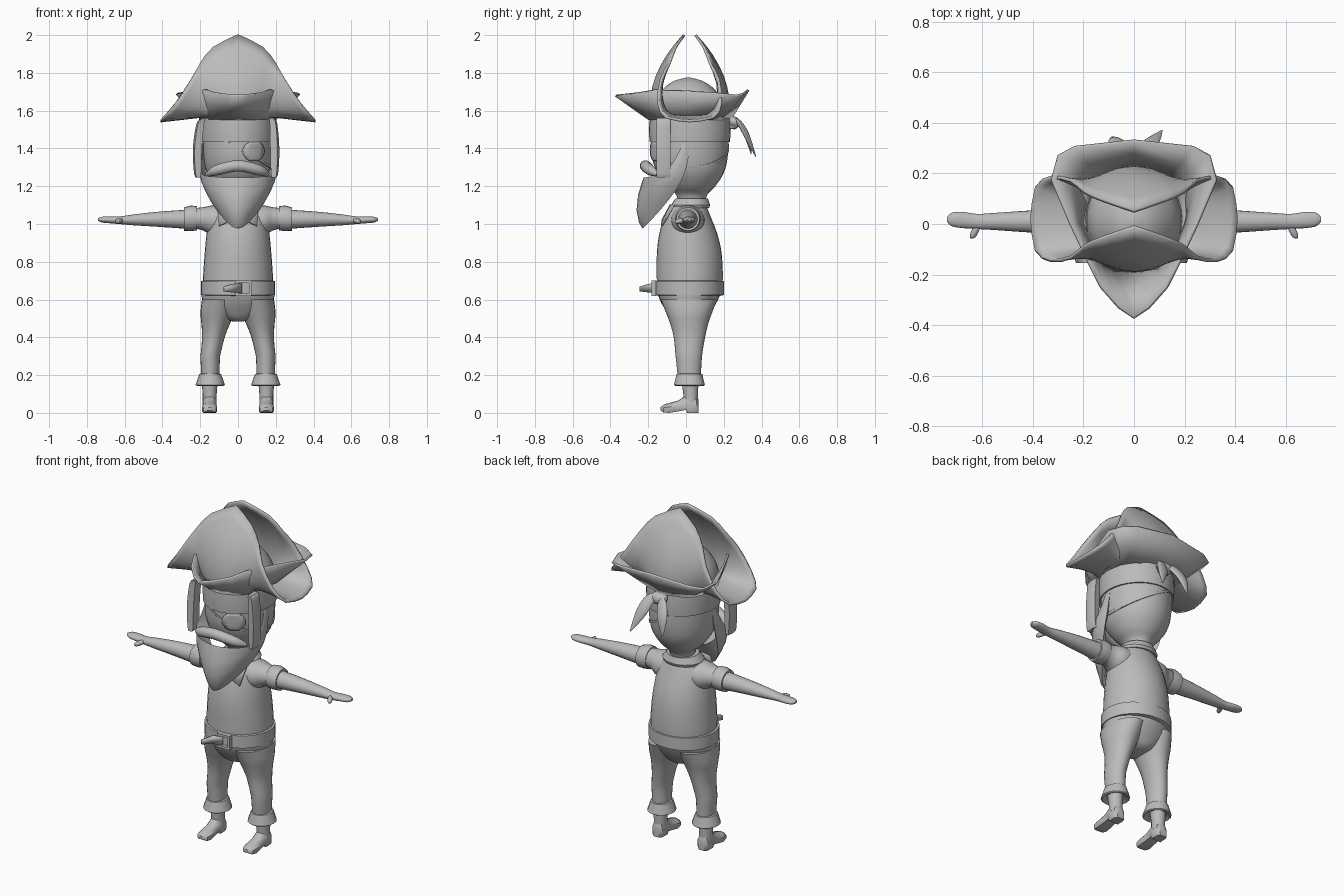
import bpy, bmesh, math
from mathutils import Vector

cube = bpy.data.objects.get("Cube")
if cube:
    bpy.data.objects.remove(cube, do_unlink=True)

grey = bpy.data.materials.new("plain_grey")
grey.use_nodes = True
grey.diffuse_color = (0.5, 0.5, 0.5, 1)
grey.node_tree.nodes["Principled BSDF"].inputs["Base Color"].default_value = (0.5, 0.5, 0.5, 1)
parts = []


def curve(points, steps=4):
    """Smooth path through the points (any number of values per point)."""
    out, last = [], len(points) - 1
    for i in range(last):
        a, b, c, d = (points[max(0, min(last, i + k))] for k in (-1, 0, 1, 2))
        for s in range(steps):
            t = s / steps
            out.append(tuple(q + 0.5 * t * (r - p + t * (2 * p - 5 * q + 4 * r - e + t * (3 * (q - r) + e - p)))
                             for p, q, r, e in zip(a, b, c, d)))
    return out + [tuple(points[-1])]


def loft(name, rings, closed=True, cap=True, thick=0, loop=False):
    """Skin a list of equal point rows; optional thickness."""
    bm = bmesh.new()
    rows = [[bm.verts.new(p) for p in r] for r in rings]
    n = len(rows[0])
    pairs = list(zip(rows, rows[1:])) + ([(rows[-1], rows[0])] if loop else [])
    for a, b in pairs:
        for i in range(n if closed else n - 1):
            j = (i + 1) % n
            bm.faces.new((a[i], a[j], b[j], b[i]))
    if cap and closed and not loop:
        bm.faces.new(rows[0])
        bm.faces.new(rows[-1])
    bmesh.ops.recalc_face_normals(bm, faces=bm.faces)
    mesh = bpy.data.meshes.new(name)
    bm.to_mesh(mesh)
    bm.free()
    mesh.materials.append(grey)
    ob = bpy.data.objects.new(name, mesh)
    bpy.context.collection.objects.link(ob)
    if thick:
        m = ob.modifiers.new("thickness", "SOLIDIFY")
        m.thickness, m.offset = thick, 0
    parts.append(ob)
    return ob


def circle(n):
    return [(math.cos(2 * math.pi * i / n), math.sin(2 * math.pi * i / n)) for i in range(n)]


def upright(name, rows, cx=0, n=32, **kw):
    """Rows of (z, rx, cy, ry), stacked along z; cx may be a function of z."""
    mid = cx if callable(cx) else lambda z: cx
    return loft(name, [[(mid(z) + rx * c, cy + ry * s, z) for c, s in circle(n)] for z, rx, cy, ry in rows], **kw)


def sideways(name, rows, side, n=20):
    """Rows of (x, cy, cz, ry, rz), strung along x."""
    loft(name, [[(side * x, cy + ry * c, cz + rz * s) for c, s in circle(n)] for x, cy, cz, ry, rz in rows])


def tube(name, points, n=12, squash=1):
    """Round tapering tube; points are (x, y, z, radius)."""
    rings = []
    for i, p in enumerate(points):
        d = Vector(points[min(i + 1, len(points) - 1)][:3]) - Vector(points[max(i - 1, 0)][:3])
        u = d.cross(Vector((0, 1, 0.2))).normalized()
        v = d.cross(u).normalized()
        rings.append([Vector(p[:3]) + p[3] * (c * u + squash * s * v) for c, s in circle(n)])
    loft(name, rings)


# Head and neck
head = curve([(1.08, .06, .03, .07), (1.15, .07, .03, .08), (1.2, .12, .03, .125), (1.27, .165, .025, .175),
              (1.35, .182, .02, .2), (1.45, .187, .02, .205), (1.55, .188, .018, .205), (1.64, .172, .016, .185),
              (1.71, .125, .014, .14), (1.755, .07, .012, .08), (1.775, .01, .012, .012)])
upright("head", head)


def on_head(angle, z, off):
    k = min(head, key=lambda r: abs(r[0] - z))
    return ((k[1] + off) * math.sin(angle), k[2] - (k[3] + off) * math.cos(angle), z)


# Bandana band, knot and tails
upright("bandana", [(1.435, .18, .02, .2), (1.435, .195, .02, .213), (1.5, .199, .02, .217),
                    (1.56, .197, .02, .213), (1.565, .18, .02, .2)])
tube("bandana_knot", curve([(-.045, .245, 1.53, .008), (-.03, .25, 1.535, .032), (.03, .25, 1.535, .032),
                            (.045, .245, 1.53, .008)]))
for side, end in ((1, (.11, .37, 1.355, .004)), (-1, (-.085, .345, 1.37, .004))):
    tube("bandana_tail", curve([(0, .245, 1.55, .012), (side * .04, .285, 1.53, .03),
                                (side * .07, .325, 1.46, .032), end]), squash=.45)

# Eye patch and its slanted strap
strap = [2 * math.pi * i / 48 for i in range(48)]
loft("eyepatch_strap", [[on_head(a, 1.4 - .1 * math.sin(a) + dz, off)
                         for dz, off in ((-.007, -.01), (-.007, .005), (.007, .005), (.007, -.01))]
                        for a in strap], loop=True)
loft("eyepatch", [[on_head(.47 + w * math.cos(t), 1.385 + .055 * math.sin(t), .006) for w in (-.34, -.17, 0, .17, .34)]
                  for t in (-1.2, -.8, -.3, .2, .7, 1.1)], closed=False, thick=.008)

# Beard wrapping the jaw, from sideburn to pointed tip
upper = [(.186, -.015, 1.43), (.192, -.06, 1.34), (.19, -.12, 1.265), (.12, -.195, 1.25), (0, -.225, 1.245)]
lower = [(.186, .02, 1.43), (.192, .005, 1.31), (.178, -.04, 1.2), (.115, -.135, 1.075), (0, -.23, .975)]


def both(points):
    return [(-x, y, z) for x, y, z in points[:-1]] + list(reversed(points))


columns = []
for p, q in zip(curve(both(upper)), curve(both(lower))):
    p, q = Vector(p), Vector(q)
    f = (p - q).length / .27
    out = Vector((p.x * .15, -.034, -.01)) * f
    inner = (p + q) / 2
    inner = Vector((inner.x * (1 - .35 * f), inner.y + .08 * f, inner.z))
    columns.append([p, p.lerp(q, .3) + out * .8, p.lerp(q, .6) + out, p.lerp(q, .85) + out * .6, q, inner])
loft("beard", columns)
tube("moustache", curve([(-.16, -.15, 1.262, .012), (-.11, -.19, 1.285, .028), (0, -.215, 1.308, .03),
                         (.11, -.19, 1.285, .028), (.16, -.15, 1.262, .012)]))

# Hair locks hanging by the temples
for side, spread in ((1, 0), (-1, .02)):
    rows = curve([(1.56, .18, .012), (1.53, .188 + spread * .6, .02), (1.4, .195 + spread, .024),
                  (1.28, .194 + spread, .02), (1.245, .192 + spread, .012)])
    loft("hair_lock", [[(side * (x + w * c), -.118 + .037 * d, z) for c, d in
                        ((-1, -.8), (.6, -1), (1, 0), (.6, 1), (-1, .8))] for z, x, w in rows])

# Tall hat brim, folded up at front and back and drooping at the sides
quarter = curve([(0, .03, 2), (.13, .075, 1.935), (.2, .108, 1.85), (.25, .152, 1.765), (.33, .165, 1.64),
                 (.392, .125, 1.565), (.41, 0, 1.545)], 2)
count = len(quarter) - 1


def brim_column(rim, t, sx, sy):
    a = t * math.pi / 2
    base = Vector((.19 * math.sin(a), .2 * math.cos(a), 1.57))
    rim = Vector(rim)
    lift = (rim.z - 1.545) / .455
    mid = (base + rim) / 2
    mid.y += (base.y * 1.15 - mid.y) * lift
    col = []
    for k in range(9):
        v = k / 8
        p = base * (1 - v) ** 2 + mid * 2 * v * (1 - v) + rim * v * v
        col.append((sx * p.x, .02 + sy * p.y, p.z))
    return col


around = []
for sx, sy, order in ((1, -1, range(count)), (1, 1, range(count, 0, -1)),
                      (-1, 1, range(count)), (-1, -1, range(count, 0, -1))):
    around += [brim_column(quarter[i], i / count, sx, sy) for i in order]
loft("hat_tall_brim", around, closed=False, loop=True, thick=.014)

# Low three-cornered brim with a pointed front
half = [(0, -.372, 1.68), (.06, -.33, 1.685), (.13, -.25, 1.695), (.17, -.17, 1.71), (.25, 0, 1.705),
        (.325, .175, 1.69), (.3, .27, 1.68), (.235, .305, 1.69), (0, .33, 1.71)]
low = half + [(-x, y, z) for x, y, z in reversed(half[1:-1])]
rows = []
for x, y, z in low:
    d = Vector((x / .2, (y - .02) / .215))
    d.normalize()
    foot = Vector((.2 * d.x, .02 + .215 * d.y, 1.555))
    rows.append([foot.lerp(Vector((x, y, z)), v) for v in (0, .5, 1)])
loft("hat_low_brim", rows, closed=False, loop=True, thick=.012)

# Torso, collar and belt
upright("torso", curve([(.63, .185, .018, .17), (.72, .185, .02, .175), (.85, .176, .017, .171),
                        (.95, .166, .012, .153), (1.04, .15, .008, .122), (1.09, .115, .015, .095),
                        (1.115, .08, .025, .075)]))
upright("collar_ring", [(1.085, .115, .022, .1), (1.1, .118, .024, .104), (1.135, .09, .03, .086),
                        (1.13, .06, .03, .06)])
for s in (1, -1):
    loft("collar_flap", [[(s * .02, -.082, 1.1), (s * .035, -.125, 1.02)],
                         [(s * .11, -.065, 1.1), (s * .1, -.128, .99)]], closed=False, thick=.01)
upright("belt", [(.62, .175, .018, .165), (.624, .197, .018, .182), (.698, .197, .018, .182), (.702, .175, .018, .165)])
loft("belt_buckle", [[(.03 + sx * w, y, .66 + sz * w) for w, y in
                      ((.042, -.16), (.042, -.182), (.028, -.182), (.028, -.16))]
                     for sx, sz in ((-1, -1), (1, -1), (1, 1), (-1, 1))], loop=True)
loft("belt_tail", [[(.02, -.17, .685), (.02, -.17, .635)], [(-.035, -.195, .683), (-.035, -.195, .638)],
                   [(-.072, -.243, .668), (-.072, -.243, .643)]], closed=False, thick=.01)

# Trousers seat
upright("trouser_seat", curve([(.485, .03, .015, .06), (.5, .09, .015, .09), (.54, .16, .015, .12),
                               (.59, .188, .015, .15), (.65, .194, .018, .175)]))

for s in (1, -1):
    # Arm, sleeve and rolled cuff
    sideways("sleeve", curve([(.07, .01, 1.02, .09, .085), (.14, .01, 1.02, .085, .078),
                              (.19, .01, 1.028, .062, .06), (.25, .01, 1.03, .055, .053)]), s)
    sideways("sleeve_cuff", [(.222, .01, 1.03, .05, .05), (.218, .01, 1.03, .064, .064), (.25, .01, 1.03, .068, .068),
                             (.285, .01, 1.026, .062, .062), (.282, .01, 1.026, .045, .045)], s)
    sideways("arm_and_hand", curve([(.25, .01, 1.025, .053, .052), (.42, .01, 1.025, .043, .04),
                                    (.55, .01, 1.022, .034, .029), (.62, .01, 1.02, .03, .021),
                                    (.68, .016, 1.022, .032, .018), (.72, .018, 1.023, .027, .015),
                                    (.74, .018, 1.024, .01, .007)]), s)
    tube("thumb", curve([(s * .615, 0, 1.02, .012), (s * .63, -.03, 1.016, .014), (s * .64, -.05, 1.012, .011),
                         (s * .641, -.058, 1.011, .004)]))
    # Leg and flared cuff
    upright("trouser_leg", curve([(.18, .048, .018, .06), (.3, .052, .015, .07), (.4, .06, .018, .083),
                                  (.47, .075, .017, .1), (.53, .09, .016, .122), (.6, .094, .016, .15)]),
            cx=lambda z, s=s: s * (.147 if z < .3 else .147 - .05 * (z - .3) / .3), n=24)
    upright("trouser_cuff", [(.21, .045, .018, .055), (.205, .058, .018, .068), (.148, .078, .018, .082),
                             (.143, .07, .018, .076), (.16, .04, .018, .045)], cx=s * .147, n=16)
    # Boot shaft and foot
    upright("boot_shaft", [(.05, .037, .025, .039), (.1, .037, .025, .039), (.18, .044, .02, .046)], cx=s * .15, n=16)
    foot = [(.067, .022, 0, .07), (.055, .034, 0, .09), (.005, .037, 0, .1), (0, .035, .016, .095),
            (-.04, .036, .008, .066), (-.09, .04, 0, .052), (-.12, .033, .003, .043), (-.134, .014, .012, .03)]
    loft("boot_foot", [[(s * .15 + w * c, y, a + (b - a) * h) for c, h in
                        ((-.85, 0), (.85, 0), (1, .15), (1, .6), (.6, .92), (0, 1), (-.6, .92), (-1, .6), (-1, .15))]
                       for y, w, a, b in foot])

# Smooth shading with crisp edges
bpy.ops.object.select_all(action="DESELECT")
for ob in parts:
    ob.select_set(True)
bpy.context.view_layer.objects.active = parts[0]
bpy.ops.object.shade_smooth_by_angle(angle=math.radians(40))
